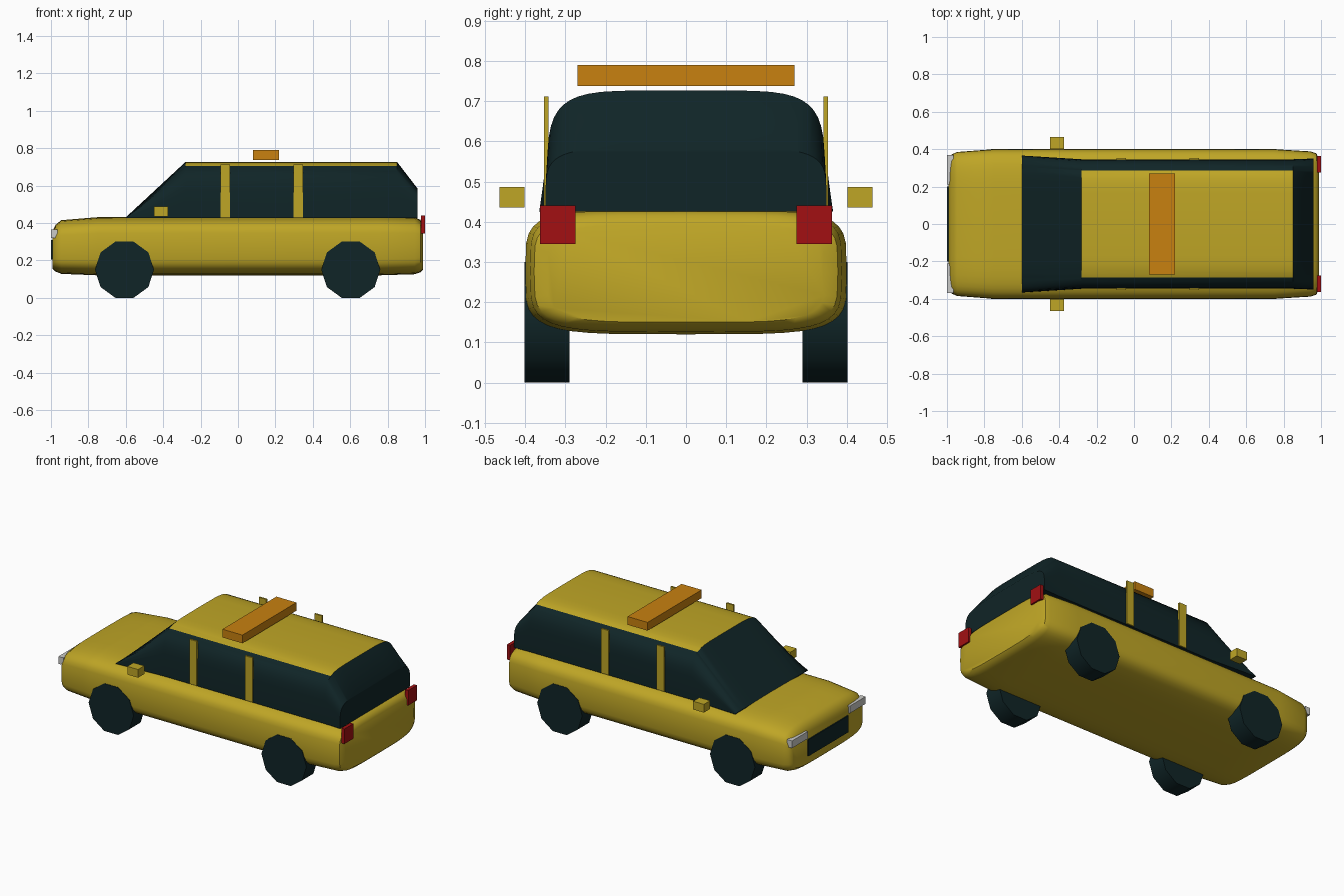
import bpy, bmesh, math
from mathutils import Vector

if "Cube" in bpy.data.objects:
    bpy.data.objects.remove(bpy.data.objects["Cube"])


def material(name, rgb):
    m = bpy.data.materials.new(name)
    m.diffuse_color = (*rgb, 1)
    m.use_nodes = True
    m.node_tree.nodes["Principled BSDF"].inputs["Base Color"].default_value = m.diffuse_color
    return m


YELLOW = material("yellow paint", (0.52, 0.38, 0.019))
GLASS = material("dark glass and rubber", (0.005, 0.018, 0.020))
RED = material("tail red", (0.36, 0.005, 0.006))
ORANGE = material("beacon orange", (0.58, 0.22, 0.005))
SILVER = material("lamp silver", (0.6, 0.6, 0.58))


def finish(name, bm, mats, smooth=None):
    bmesh.ops.recalc_face_normals(bm, faces=bm.faces)
    me = bpy.data.meshes.new(name)
    bm.to_mesh(me)
    bm.free()
    ob = bpy.data.objects.new(name, me)
    bpy.context.collection.objects.link(ob)
    for m in mats:
        me.materials.append(m)
    if smooth:
        bpy.ops.object.select_all(action='DESELECT')
        ob.select_set(True)
        bpy.context.view_layer.objects.active = ob
        bpy.ops.object.shade_smooth_by_angle(angle=math.radians(smooth))
    return ob


def box(name, x, y, z, mat):
    bm = bmesh.new()
    bmesh.ops.create_cube(bm, size=1)
    for v in bm.verts:
        v.co = Vector([(a + b) / 2 + c * (b - a) for (a, b), c in zip((x, y, z), v.co)])
    return finish(name, bm, [mat])


def spow(v, e):
    return math.copysign(abs(v) ** e, v)


def loft(stations, power, angles):
    """Skin rounded sections given as (x, half width, centre z, half height)."""
    bm = bmesh.new()
    e = 2 / power
    rings = [[bm.verts.new((x, hw * spow(math.cos(t), e), zc + hh * spow(math.sin(t), e)))
              for t in angles] for x, hw, zc, hh in stations]
    n = len(angles)
    for a, b in zip(rings, rings[1:]):
        for i in range(n):
            j = (i + 1) % n
            bm.faces.new((a[i], a[j], b[j], b[i]))
    bm.faces.new(rings[0])
    bm.faces.new(rings[-1])
    return bm


# Lower body: (x, half width, bottom z, top z)
body = [(-0.992, 0.350, 0.155, 0.355), (-0.975, 0.372, 0.140, 0.390),
        (-0.945, 0.385, 0.128, 0.415), (-0.75, 0.400, 0.120, 0.431),
        (0.75, 0.400, 0.120, 0.434), (0.945, 0.388, 0.126, 0.430),
        (0.975, 0.378, 0.136, 0.417), (0.99, 0.345, 0.150, 0.392)]
bm = loft([(x, w, (b + t) / 2, (t - b) / 2) for x, w, b, t in body], 4.6,
          [2 * math.pi * i / 40 for i in range(40)])
finish("body", bm, [YELLOW], 40)

# Cabin: glasshouse with a painted roof panel
base = 0.426
cabin = [(-0.60, 0.366, 0.004), (-0.28, 0.346, 0.301), (0.85, 0.346, 0.301), (0.96, 0.350, 0.158)]
bm = loft([(x, w, base, h) for x, w, h in cabin], 5.5,
          [math.pi * i / 24 for i in range(25)])
for side in (-1, 1):
    bmesh.ops.bisect_plane(bm, geom=bm.verts[:] + bm.edges[:] + bm.faces[:],
                           plane_co=(0, side * 0.285, 0), plane_no=(0, 1, 0))
for f in bm.faces:
    c = f.calc_center_median()
    if -0.27 < c.x < 0.84 and abs(c.y) < 0.285 and c.z > 0.6:
        f.material_index = 1
finish("cabin", bm, [GLASS, YELLOW], 40)

# Roof beacon
box("roof_beacon", (0.08, 0.22), (-0.27, 0.27), (0.738, 0.79), ORANGE)

# Grille
box("grille", (-0.999, -0.99), (-0.20, 0.20), (0.205, 0.31), GLASS)

for side, s in (("left", -1), ("right", 1)):
    def span(a, b):
        return tuple(sorted((s * a, s * b)))

    # Lamps, mirrors and door pillars
    box(side + "_headlight", (-1.0, -0.965), span(0.21, 0.368), (0.32, 0.366), SILVER)
    box(side + "_tail_light", (0.978, 1.0), span(0.275, 0.363), (0.345, 0.44), RED)
    box(side + "_mirror", (-0.45, -0.375), span(0.402, 0.464), (0.435, 0.487), YELLOW)
    for place, x in (("front", -0.068), ("rear", 0.322)):
        box(f"{side}_{place}_pillar", (x - 0.026, x + 0.026), span(0.342, 0.353),
            (0.43, 0.712), YELLOW)

    # Ten-sided wheels
    for place, x in (("front", -0.607), ("rear", 0.603)):
        bm = bmesh.new()
        r = 0.15 / math.cos(math.pi / 10)
        rings = [[bm.verts.new((x + r * math.cos(math.pi * i / 5), s * y,
                                0.15 + r * math.sin(math.pi * i / 5)))
                  for i in range(10)] for y in (0.29, 0.402)]
        for i in range(10):
            j = (i + 1) % 10
            bm.faces.new((rings[0][i], rings[0][j], rings[1][j], rings[1][i]))
        for ring in rings:
            bm.faces.new(ring)
        finish(f"{side}_{place}_wheel", bm, [GLASS], 40)
